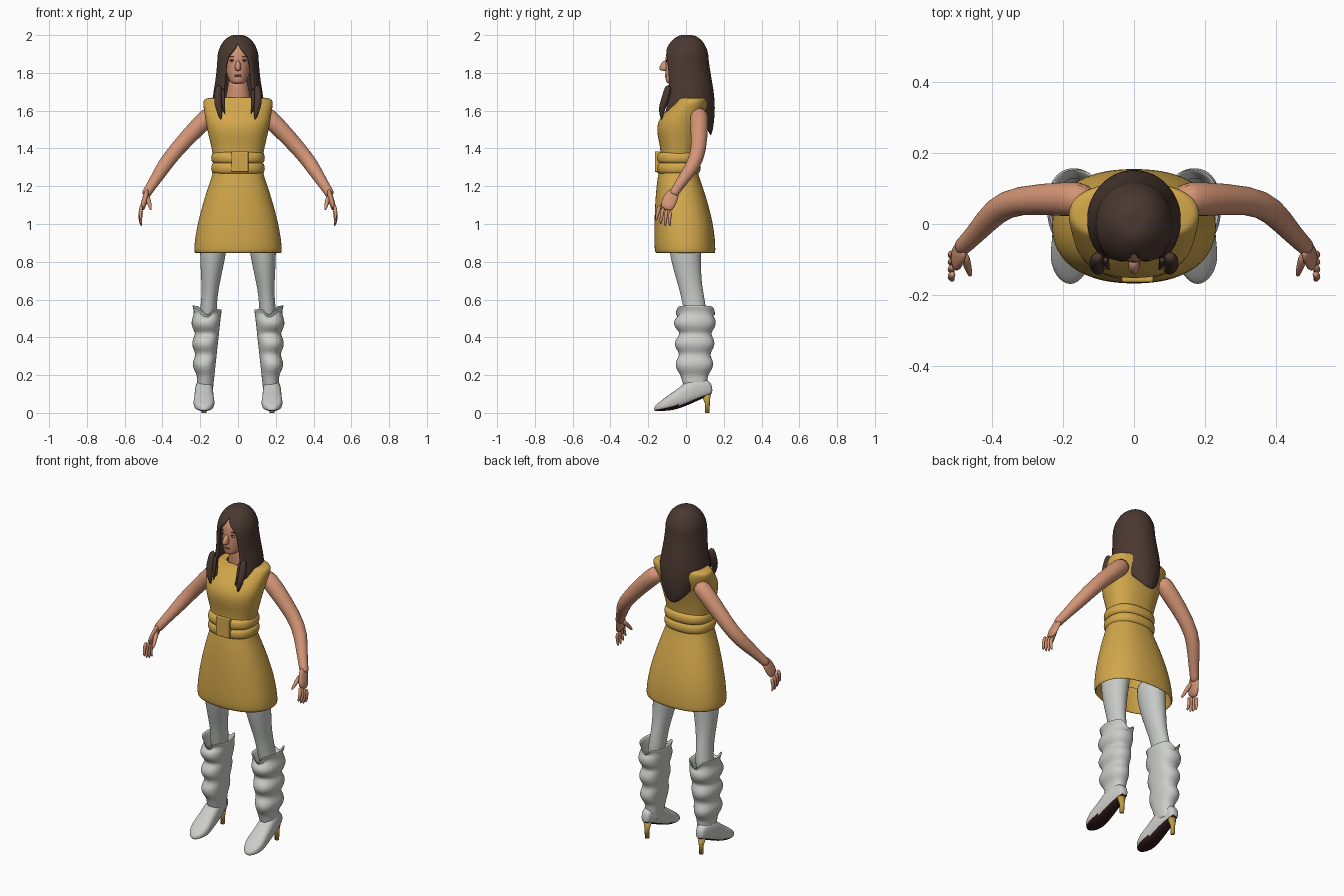
import bpy, bmesh, math
from mathutils import Vector, Matrix

default_cube = bpy.data.objects.get("Cube")
if default_cube:
    bpy.data.objects.remove(default_cube, do_unlink=True)


def material(name, red, green, blue):
    mat = bpy.data.materials.new(name)
    mat.use_nodes = True
    mat.diffuse_color = (red, green, blue, 1)
    for node in mat.node_tree.nodes:
        if node.type == 'BSDF_PRINCIPLED':
            node.inputs["Base Color"].default_value = mat.diffuse_color
    return mat


SKIN = material("skin", .66, .3, .18)
MUSTARD = material("mustard cloth", .65, .39, .07)
HAIR = material("brown hair", .07, .04, .03)
LEATHER = material("pale leather", .6, .61, .58)
TIGHTS = material("pale tights", .57, .59, .57)
SOLE = material("dark sole", .03, .01, .01)
GOLD = material("gold heel", .52, .34, .06)
LIP = material("lips", .45, .15, .11)
EYE = material("eye white", .55, .5, .47)


def finish(name, bm, materials, mirror=False, smooth=0, thickness=0):
    """Turn a bmesh into a smooth shaded object with its modifiers."""
    mesh = bpy.data.meshes.new(name)
    bm.to_mesh(mesh)
    bm.free()
    for mat in materials:
        mesh.materials.append(mat)
    mesh.shade_smooth()
    part = bpy.data.objects.new(name, mesh)
    bpy.context.scene.collection.objects.link(part)
    if thickness:
        shell = part.modifiers.new("thickness", 'SOLIDIFY')
        shell.thickness = thickness
        shell.offset = -1
    if smooth:
        subdivision = part.modifiers.new("smooth", 'SUBSURF')
        subdivision.levels = subdivision.render_levels = smooth
    if mirror:
        copy = part.modifiers.new("mirror", 'MIRROR')
        copy.use_mirror_merge = False
    return part


def bridge(rings, closed=True, start_cap=True, end_cap=True):
    """Join a list of point rings into a surface."""
    bm = bmesh.new()
    rows = [[bm.verts.new(point) for point in ring] for ring in rings]
    count = len(rows[0])
    for lower, upper in zip(rows, rows[1:]):
        for i in range(count if closed else count - 1):
            j = (i + 1) % count
            bm.faces.new((lower[i], lower[j], upper[j], upper[i]))
    if start_cap:
        bm.faces.new(rows[0][::-1])
    if end_cap:
        bm.faces.new(rows[-1])
    bmesh.ops.remove_doubles(bm, verts=bm.verts, dist=.0001)
    bmesh.ops.recalc_face_normals(bm, faces=bm.faces)
    bm.normal_update()
    return bm


def bend(value, power):
    return math.copysign(abs(value) ** (2 / power), value)


def oval(z, center, half_width, front, back, power=2, gap=None):
    """Level oval from front to back; a gap angle leaves it open at the front."""
    middle, depth = (front + back) / 2, (back - front) / 2
    sides = 24
    start = gap or 0
    step = (math.tau - 2 * start) / sides
    angles = [start + step * i for i in range(sides if gap is None else sides + 1)]
    return [Vector((center + half_width * bend(math.sin(a), power),
                    middle - depth * bend(math.cos(a), power), z)) for a in angles]


def stack(name, rows, mat, center=0, lean=0, power=2, capped=True, mirror=False, smooth=2):
    """Loft of ovals, each row giving height, half width, front and back."""
    rings = [oval(row[0], center + lean * row[0], *row[1:], power=power) for row in rows]
    bm = bridge(rings, start_cap=capped, end_cap=capped)
    return finish(name, bm, [mat], mirror, smooth)


def limb(name, path, mat, flatness=1, sides=16):
    """Mirrored tube; each path row gives a point and its radius."""
    points = [Vector(row[:3]) for row in path]
    rings = []
    for i, point in enumerate(points):
        ahead = points[min(i + 1, len(points) - 1)]
        behind = points[max(i - 1, 0)]
        along = (ahead - behind).normalized()
        wide = Vector((0, 1, 0))
        wide = (wide - along * wide.dot(along)).normalized()
        thin = along.cross(wide) * flatness
        radius = path[i][3]
        angles = [math.tau * k / sides for k in range(sides)]
        rings.append([point + radius * (wide * math.cos(a) + thin * math.sin(a))
                      for a in angles])
    return finish(name, bridge(rings), [mat], mirror=True, smooth=1)


def blob(name, location, size, mat, mirror=False):
    place = Matrix.Translation(location) @ Matrix.Diagonal((*size, 1))
    bm = bmesh.new()
    bmesh.ops.create_uvsphere(bm, u_segments=16, v_segments=10, radius=1, matrix=place)
    return finish(name, bm, [mat], mirror)


# Dress: lining, hem, skirt, waist, bodice, shoulders, neckline
stack("dress", [
    (1, .2, -.15, .13), (.84, .22, -.15, .15), (.84, .24, -.17, .16), (1, .22, -.17, .15),
    (1.2, .16, -.16, .09), (1.3, .12, -.14, .05), (1.4, .14, -.13, .06),
    (1.52, .17, -.17, .09), (1.6, .18, -.11, .12), (1.65, .19, -.06, .12),
    (1.67, .17, -.05, .11), (1.67, .07, -.05, .09)], MUSTARD, power=2.3, capped=False)

# Belt: two soft rolls and a square buckle
for label, z in (("lower", 1.295), ("upper", 1.35)):
    rows = []
    for side in (-1, -.7, 0, .7, 1):
        swell = .02 * math.sqrt(1 - side * side)
        rows.append((z + .035 * side, .125 + swell, -.14 - swell, .06 + swell))
    stack("belt_" + label + "_roll", rows, MUSTARD, power=2.4, smooth=1)
bm = bmesh.new()
bmesh.ops.create_cube(bm, size=1, matrix=Matrix.Translation((.01, -.15, 1.33))
                      @ Matrix.Diagonal((.09, .03, .11, 1)))
buckle = finish("belt_buckle", bm, [MUSTARD])
buckle.data.shade_flat()
bevel = buckle.modifiers.new("soft edge", 'BEVEL')
bevel.width = .006
bevel.segments = 2

# Neck, head and face
stack("neck", [(1.6, .09, -.04, .1), (1.67, .06, -.04, .08), (1.8, .05, -.05, .06)], SKIN)
stack("head", [
    (1.74, .03, -.1, -.03), (1.76, .05, -.11, .03), (1.83, .07, -.11, .08),
    (1.9, .08, -.11, .1), (1.95, .07, -.09, .08), (1.97, .04, -.05, .05)], SKIN)
stack("nose", [(1.81, .01, -.13, -.09), (1.82, .02, -.15, -.09), (1.87, .01, -.12, -.09)],
      SKIN, smooth=1)
blob("upper_lip", (0, -.1, 1.789), (.02, .012, .004), LIP)
blob("lower_lip", (0, -.1, 1.781), (.02, .012, .005), LIP)
blob("eyes", (.033, -.1, 1.862), (.013, .004, .005), EYE, True)
blob("irises", (.033, -.102, 1.862), (.005, .004, .005), HAIR, True)
blob("eyelashes", (.033, -.101, 1.868), (.015, .005, .002), HAIR, True)
blob("eyebrows", (.034, -.1, 1.885), (.018, .004, .002), HAIR, True)

# Hair: shell parted around the face, lower edge falling to a point at the back
rings = []
for row in [(1.58, .12, -.15, .14), (1.66, .14, -.13, .16), (1.75, .12, -.12, .14),
            (1.86, .11, -.13, .12), (1.9, .11, -.12, .12), (1.93, .1, -.11, .11),
            (1.97, .08, -.08, .09), (2, .04, -.04, .05), (2, 0, 0, 0)]:
    z, front, back = row[0], row[2], row[3]
    opening = max(0, min(1, (1.94 - z) / .06))
    ring = oval(z, 0, *row[1:], gap=math.radians(38) * opening)
    for point in ring:
        if z < 1.7 and point.y > 0:
            point.z -= (1.7 - z) * (point.y / back) ** 2
    rings.append(ring)
hair_shell = bridge(rings, closed=False, start_cap=False, end_cap=False)
finish("hair", hair_shell, [HAIR], smooth=2, thickness=.02)
limb("hair_front_locks", [(.1, -.09, 1.74, .02), (.11, -.11, 1.66, .02),
                          (.1, -.13, 1.61, .02), (.09, -.13, 1.55, .003)], HAIR)
limb("hair_inner_locks", [(.08, -.1, 1.72, .01), (.08, -.11, 1.65, .01),
                          (.07, -.13, 1.58, .003)], HAIR)

# Arms and hands
limb("arms", [(.12, .07, 1.6, .05), (.19, .07, 1.54, .05), (.33, .07, 1.39, .04),
              (.39, .04, 1.31, .04), (.44, -.02, 1.23, .03), (.48, -.06, 1.17, .025),
              (.49, -.07, 1.15, .025)], SKIN)
limb("palms", [(.48, -.06, 1.18, .03), (.49, -.08, 1.14, .04), (.51, -.11, 1.07, .04)],
     SKIN, flatness=.4)
for i, finger in enumerate(("index", "middle", "ring", "little")):
    reach = .1 - .01 * abs(i - 1.5)
    y, z = -.14 + .02 * i, 1.1 - .01 * i
    limb(finger + "_fingers", [
        (.51, y, z, .012), (.52, y - .01, z - reach / 2, .011),
        (.51, y - .02 + .005 * i, z - reach, .006)], SKIN, sides=8)
limb("thumbs", [(.48, -.08, 1.15, .015), (.47, -.12, 1.11, .013),
                (.46, -.15, 1.07, .006)], SKIN, sides=8)

# Legs
stack("legs", [(.45, .05, 0, .12), (.6, .04, -.02, .1), (.7, .05, -.05, .08),
               (.84, .07, -.09, .08), (1, .08, -.1, .09)],
      TIGHTS, center=.2, lean=-.08, mirror=True)


# Boot shafts: slouched folds swelling outward, widening toward the rim
def shaft_ring(z, inset=0):
    rise = (z - .1) / .46
    fold = abs(math.sin(math.pi * (z - .2) / .11)) if z > .2 else 0
    outer = .215 + .015 * rise + .02 * fold - inset
    inner = .135 - .05 * rise + inset
    front = -min(.03, .3 * (z - .1)) - (.02 + .02 * rise) * fold + inset
    back = .11 + .03 * rise + .025 * fold - inset
    return oval(z, (outer + inner) / 2, (outer - inner) / 2, front, back, power=2.3)


rings = [shaft_ring(.1 + level / 50) for level in range(24)]
rings += [shaft_ring(.56, inset=.01), shaft_ring(.48, inset=.03)]
bm = bridge(rings, end_cap=False)
for vert in bm.verts:
    # Rim notched at front and back and raised on the outer side
    lift = max(0, vert.co.z - .5) / .06
    offset = vert.co.x - .165
    vert.co.z += lift * (.15 * offset - .05 * max(0, 1 - abs(offset) / .035))
finish("boot_shafts", bm, [LEATHER], mirror=True, smooth=1)

# Boot feet: upright slices from heel to toe, underside coloured as the sole
rings = []
for slice_row in [(.14, .02, .1, .14), (.12, .03, .09, .18), (.03, .05, .05, .19),
                  (-.04, .05, .02, .13), (-.1, .06, .01, .09), (-.15, .04, .01, .05),
                  (-.17, .01, .01, .03)]:
    ring = oval(slice_row[0], .18, *slice_row[1:], power=2.6)
    rings.append([Vector((point.x, point.z, point.y)) for point in ring])
bm = bridge(rings)
for face in bm.faces:
    face.material_index = int(face.normal.z < -.5)
finish("boot_feet", bm, [LEATHER, SOLE], mirror=True, smooth=2)
stack("boot_heels", [(0, .012, .1, .125), (.05, .013, .1, .126), (.1, .025, .08, .13)],
      GOLD, center=.18, mirror=True, smooth=0)
